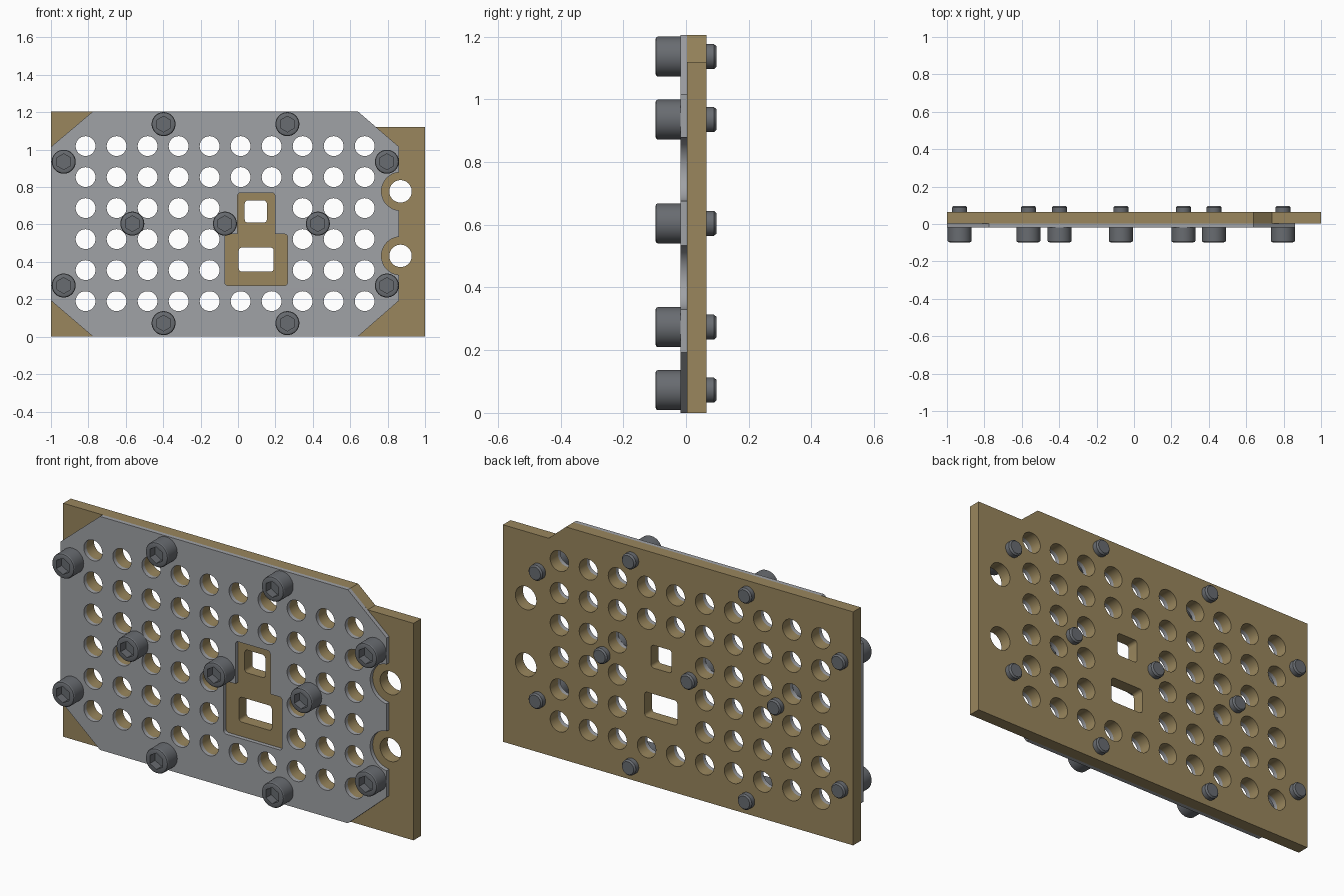
import bpy, bmesh
from math import sin, cos, pi, radians, acos

if "Cube" in bpy.data.objects:
    bpy.data.objects.remove(bpy.data.objects["Cube"])

P = 0.1658                                   # hole pitch
XS = [-0.815 + P * i for i in range(10)]
ZS = [0.19 + P * i for i in range(6)]


def material(name, rgb):
    m = bpy.data.materials.new(name)
    m.diffuse_color = (*rgb, 1)
    m.use_nodes = True
    m.node_tree.nodes["Principled BSDF"].inputs["Base Color"].default_value = m.diffuse_color
    return m


tan = material("tan_board", (0.32, 0.24, 0.11))
grey = material("grey_sheet", (0.35, 0.36, 0.38))
dark = material("dark_steel", (0.14, 0.15, 0.165))


def arc(cx, cz, r, a0, a1, n):
    return [(cx + r * cos(a0 + (a1 - a0) * i / n), cz + r * sin(a0 + (a1 - a0) * i / n))
            for i in range(n + 1)]


def circle(cx, cz, r, n=40):
    return arc(cx, cz, r, 0, 2 * pi, n)[:-1]


def rounded_rect(x0, x1, z0, z1, r=0.016):
    return (arc(x1 - r, z1 - r, r, 0, pi / 2, 6) + arc(x0 + r, z1 - r, r, pi / 2, pi, 6)
            + arc(x0 + r, z0 + r, r, pi, 1.5 * pi, 6) + arc(x1 - r, z0 + r, r, 1.5 * pi, 2 * pi, 6))


def finish(name, bm, mat):
    bmesh.ops.recalc_face_normals(bm, faces=bm.faces)
    me = bpy.data.meshes.new(name)
    bm.to_mesh(me)
    bm.free()
    me.materials.append(mat)
    ob = bpy.data.objects.new(name, me)
    bpy.context.collection.objects.link(ob)
    bpy.ops.object.select_all(action='DESELECT')
    ob.select_set(True)
    bpy.context.view_layer.objects.active = ob
    bpy.ops.object.shade_smooth_by_angle(angle=radians(30))
    return ob


def plate(name, loops, y0, y1, mat):
    """Outline plus holes in the x-z plane, extruded from y0 to y1."""
    cu = bpy.data.curves.new(name + "_profile", 'CURVE')
    cu.dimensions, cu.fill_mode, cu.extrude = '2D', 'BOTH', (y1 - y0) / 2
    for pts in loops:
        s = cu.splines.new('POLY')
        s.points.add(len(pts) - 1)
        for p, (x, z) in zip(s.points, pts):
            p.co = (x, z, 0, 1)
        s.use_cyclic_u = True
    tmp = bpy.data.objects.new(name + "_profile", cu)
    bpy.context.collection.objects.link(tmp)
    me = bpy.data.meshes.new_from_object(tmp.evaluated_get(bpy.context.evaluated_depsgraph_get()))
    bm = bmesh.new()
    bm.from_mesh(me)
    bpy.data.objects.remove(tmp)
    bmesh.ops.remove_doubles(bm, verts=bm.verts, dist=1e-5)
    for v in bm.verts:
        x, y, z = v.co
        v.co = (x, (y0 + y1) / 2 - z, y)
    return finish(name, bm, mat)


# hole grid, leaving the window area solid
grid = [circle(x, z, 0.053) for i, x in enumerate(XS) for j, z in enumerate(ZS)
        if not (i in (5, 6) and j in (1, 2, 3))]

# thick backing board with two side holes and two windows
H = 1.205
board = [(-1, 0), (1, 0), (1, 1.12), (0.739, 1.12), (0.64, H), (-1, H)]
side_z = (0.432, 0.777)
windows = [rounded_rect(0.036, 0.154, 0.61, 0.728), rounded_rect(0.004, 0.191, 0.348, 0.476)]
plate("backing_board", [board] + grid + windows + [circle(0.869, z, 0.06) for z in side_z],
      0.003, 0.065, tan)

# thin front sheet with clipped corners, edge notches and stepped opening
R, EX = 0.102, 0.861
a = acos((EX - 0.869) / R)
sheet = [(-1, 0.193), (-0.775, 0), (0.64, 0), (EX, 0.193)]
for z in side_z:
    sheet += arc(0.869, z, R, 2 * pi - a, a, 28)
sheet += [(EX, 1.015), (0.64, H), (-0.775, H), (-1, 1.015)]
r = 0.016
opening = (arc(0.197 - r, 0.769 - r, r, 0, pi / 2, 6) + arc(-0.002 + r, 0.769 - r, r, pi / 2, pi, 6)
           + [(-0.002, 0.548)] + arc(-0.07 + r, 0.548 - r, r, pi / 2, pi, 6)
           + arc(-0.07 + r, 0.274 + r, r, pi, 1.5 * pi, 6)
           + arc(0.265 - r, 0.274 + r, r, 1.5 * pi, 2 * pi, 6)
           + arc(0.265 - r, 0.548 - r, r, 0, pi / 2, 6) + [(0.197, 0.548)])
plate("front_sheet", [sheet] + grid + [opening], -0.018, 0.003, grey)


# socket head screw: rings of (y, radius, is_hexagon) from socket floor to tip
def screw(name, cx, cz, n=48):
    rings = [(-0.055, 0.042, True), (-0.098, 0.042, True), (-0.098, 0.054, False),
             (-0.095, 0.061, False), (-0.090, 0.064, False), (-0.018, 0.064, False),
             (-0.018, 0.040, False), (0.089, 0.040, False), (0.097, 0.033, False)]
    bm = bmesh.new()
    loops = []
    for y, rad, hexa in rings:
        loop = []
        for i in range(n):
            t = 2 * pi * i / n
            k = rad * cos(pi / 6) / cos(t % (pi / 3) - pi / 6) if hexa else rad
            loop.append(bm.verts.new((cx + k * sin(t), y, cz + k * cos(t))))
        loops.append(loop)
    for lo, hi in zip(loops, loops[1:]):
        for i in range(n):
            j = (i + 1) % n
            bm.faces.new((lo[i], lo[j], hi[j], hi[i]))
    bm.faces.new(loops[0])
    bm.faces.new(loops[-1])
    return finish(name, bm, dark)


MID = 0.6045
spots = [(-0.565, MID), (-0.07, MID), (0.427, MID)]
for s in (-1, 1):
    spots += [(x, MID + s * 0.532) for x in (-0.398, 0.264)]
    spots += [(x, MID + s * 0.331) for x in (-0.932, 0.796)]
for k, (x, z) in enumerate(spots):
    screw(f"socket_screw_{k + 1}", x, z)
